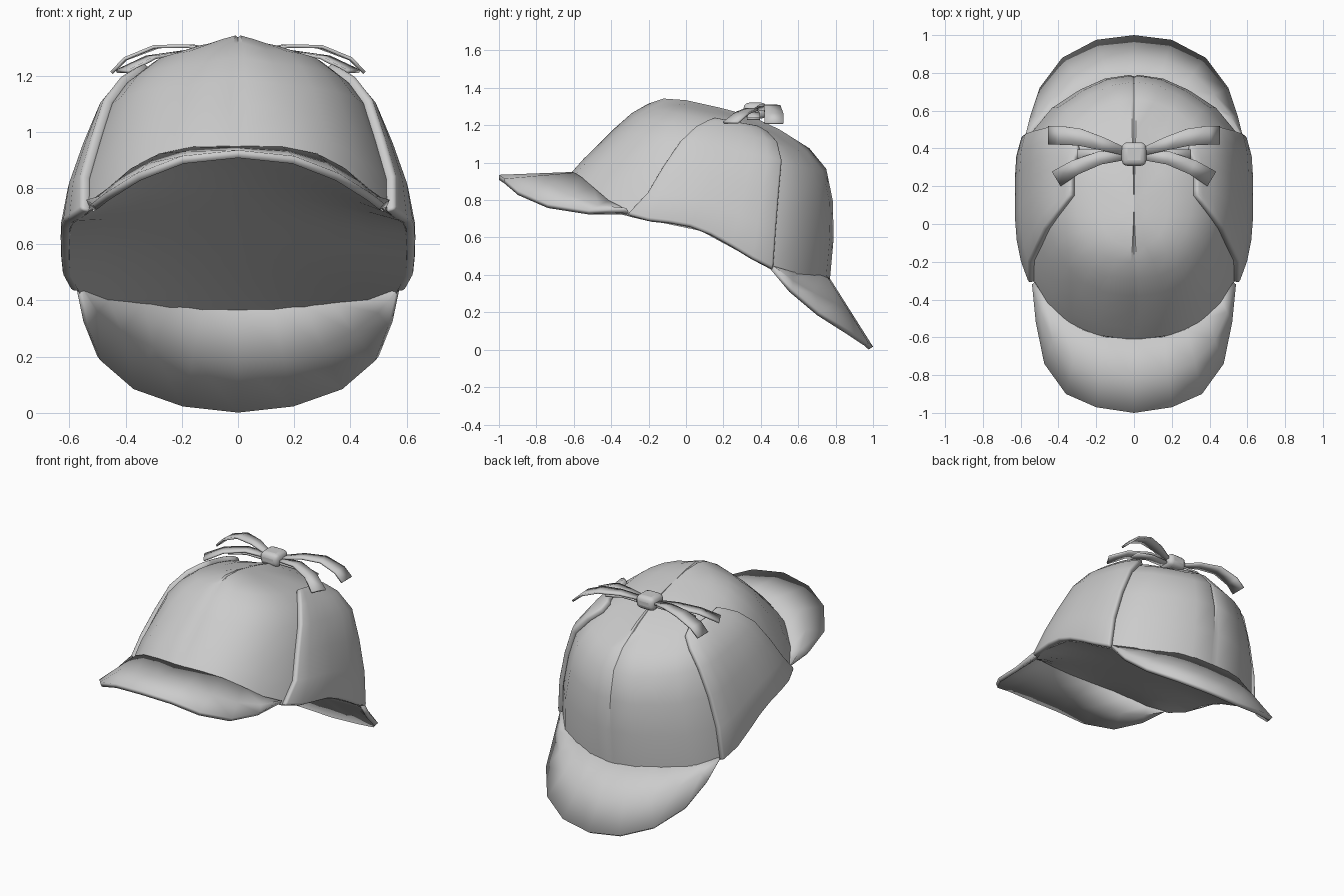
import bpy, bmesh, math
from mathutils import Vector

if "Cube" in bpy.data.objects:
    bpy.data.objects.remove(bpy.data.objects["Cube"], do_unlink=True)

cloth = bpy.data.materials.new("grey_cloth")
cloth.use_nodes = True
GREY = (0.6, 0.6, 0.6, 1)
cloth.diffuse_color = GREY
cloth.node_tree.nodes["Principled BSDF"].inputs["Base Color"].default_value = GREY

# Crown rings from rim to apex: front y, front z, back y, back z, half width
RINGS = [(-.61, .95, .77, .38, .602), (-.55, 1.02, .79, .6, .575),
         (-.47, 1.1, .785, .8, .525), (-.38, 1.19, .75, .97, .47),
         (-.29, 1.27, .66, 1.08, .40), (-.2, 1.32, .5, 1.18, .31),
         (-.12, 1.345, .35, 1.25, .18), (0, 1.335, .2, 1.29, .07),
         (.1, 1.312, .1, 1.312, 0)]


def crown_point(t, c):
    """Point on the +x half of the crown: ring t, c from -1 (front) to 1 (back)."""
    c = max(-1, min(1, c))
    i = min(int(t), len(RINGS) - 2)
    fy, fz, by, bz, w = [a + (b - a) * (t - i) for a, b in zip(RINGS[i], RINGS[i + 1])]
    n = 2.35 if c < 0 else 2.1 + 3 * max(0, .83 - c)
    x = w * max(0, 1 - abs(c) ** n) ** (1 / n)
    s = 1 - c * c
    rim_sag = max(0, 1 - t / 3) * s * (.03 + (.6 if c < 0 else .4) * s * c * c)
    roof_slope = min(.25 * x, .025) * min(1, t / 4)
    return Vector((x, (fy + by) / 2 + (by - fy) / 2 * c,
                   (fz + bz) / 2 + (bz - fz) / 2 * c - rim_sag - roof_slope))


def at_y(t, y):
    """Point on the crown ring t at depth y."""
    front, back = crown_point(t, -1).y, crown_point(t, 1).y
    return crown_point(t, (2 * y - front - back) / (back - front))


def mirror(p):
    return Vector((-p.x, p.y, p.z))


def both_sides(half):
    """Centre-first half row made into a full row."""
    return [mirror(p) for p in half[:0:-1]] + half


def sheet(name, rows, outward, thickness=0, offset=0, closed=False, bevel=0):
    """Cloth sheet from rows of points, its outer side facing 'outward'."""
    bm = bmesh.new()
    grid = [[bm.verts.new(p) for p in row] for row in rows]
    n = len(rows[0])
    for a, b in zip(grid, grid[1:]):
        for j in range(n if closed else n - 1):
            k = (j + 1) % n
            bm.faces.new((a[j], a[k], b[k], b[j]))
    bmesh.ops.remove_doubles(bm, verts=bm.verts, dist=.0005)
    bm.normal_update()
    if sum(f.normal.dot(outward(f.calc_center_median())) * f.calc_area() for f in bm.faces) < 0:
        bmesh.ops.reverse_faces(bm, faces=bm.faces)
    me = bpy.data.meshes.new(name)
    bm.to_mesh(me)
    bm.free()
    ob = bpy.data.objects.new(name, me)
    bpy.context.collection.objects.link(ob)
    if thickness:
        solid = ob.modifiers.new("thickness", 'SOLIDIFY')
        solid.thickness, solid.offset = thickness, offset
    if bevel:
        round_edge = ob.modifiers.new("soft_edge", 'BEVEL')
        round_edge.width, round_edge.segments = bevel, 2
        round_edge.angle_limit = math.radians(50)
    finish(ob)


def finish(ob, angle=40):
    ob.data.materials.append(cloth)
    bpy.ops.object.select_all(action='DESELECT')
    ob.select_set(True)
    bpy.context.view_layer.objects.active = ob
    bpy.ops.object.shade_smooth_by_angle(angle=math.radians(angle))


def from_middle(p):
    return p - Vector((0, .1, .7))


def upward(p):
    return Vector((0, 0, 1))


def downward(p):
    return Vector((0, 0, -1))


# Crown with a pressed seam along the middle
angles = [0, .03] + [math.pi * k / 12 for k in range(1, 12)] + [math.pi - .03, math.pi]
rows = []
for t in range(len(RINGS)):
    half = [crown_point(t, -math.copysign(abs(math.cos(a)) ** .88, math.cos(a))) for a in angles]
    if 0 < t < 8:
        for k in (0, -1):
            half[k] += (Vector((0, .1, .8)) - half[k]).normalized() * .01
    rows.append(half + [mirror(p) for p in half[-2:0:-1]])
sheet("crown", rows, from_middle, closed=True)


# Brims: outer edge points from the centre to one corner
def brim(name, outer, sign):
    corner = .97
    steps = len(outer) - 1
    inner = [crown_point(0, sign * math.cos(corner * i / steps)) + Vector((0, 0, .022 * i / steps))
             for i in range(steps + 1)]
    outer = [Vector(p) for p in outer]
    rows = [both_sides([a.lerp(b, f) for a, b in zip(inner, outer)]) for f in (0, .5, 1)]
    sheet(name, rows, upward, .028, -1)


brim("front_brim", [(0, -1, .935), (.2, -.97, .914), (.36, -.9, .852),
                    (.475, -.74, .78), (.52, -.52, .745), (.54, -.32, .758)], -1)
brim("back_brim", [(0, 1, .016), (.2, .975, .038), (.38, .88, .1),
                   (.5, .72, .2), (.55, .57, .325), (.575, .47, .445)], 1)

# Lining: saddle-shaped sheet closing the crown between the two brims
rows = []
for k in range(17):
    c = -math.cos(math.pi * k / 16)
    p = crown_point(0, c) - Vector((0, 0, .028 * c ** 4))
    middle = .665 - .285 * c - .028 * c ** 4
    rows.append([Vector((p.x * f, p.y, p.z + (middle - p.z) * (1 - f * f)))
                 for f in [j / 5 for j in range(-5, 6)]])
sheet("lining", rows, downward)

# Ear flaps: front and back depth of the flap on each crown ring
FLAP = [(0, -.31, .46), (1, -.2, .475), (2, -.12, .49), (3, -.03, .505),
        (4, .05, .48), (4.6, .11, .43), (4.95, .15, .37)]
flap_rows = [[at_y(t, a + (b - a) * k / 7) for k in range(8)] for t, a, b in FLAP]
sheet("left_ear_flap", flap_rows, from_middle, .042, .5, bevel=.014)
sheet("right_ear_flap", [[mirror(p) for p in r] for r in flap_rows],
      from_middle, .042, .5, bevel=.014)

# Bow ribbons: centre line with half width
RIBBONS = {
    "bow_loop": ([(.04, .38, 1.28), (.17, .425, 1.305), (.29, .46, 1.303),
                  (.4, .47, 1.26), (.45, .47, 1.21)], [.02, .035, .045, .05, .05]),
    "bow_tail": ([(.04, .365, 1.275), (.18, .35, 1.285), (.31, .3, 1.265),
                  (.41, .24, 1.215)], [.025, .035, .04, .045]),
    "flap_tie": ([(.04, .365, 1.262), (.18, .365, 1.262), (.3, .36, 1.235)],
                 [.03, .03, .035]),
}
for name, (path, widths) in RIBBONS.items():
    path = [Vector(p) for p in path]
    left = []
    for i, (p, w) in enumerate(zip(path, widths)):
        along = path[min(i + 1, len(path) - 1)] - path[max(i - 1, 0)]
        side = Vector((-along.y, along.x, 0)).normalized() * w
        left.append([p - side, p + side])
    sheet("left_" + name, left, upward, .012, 0)
    sheet("right_" + name, [[mirror(p) for p in r] for r in left], upward, .012, 0)

# Knot
bpy.ops.mesh.primitive_cube_add(size=1, location=(0, .37, 1.278))
knot = bpy.context.object
knot.name = "bow_knot"
knot.scale = (.13, .125, .085)
bpy.ops.object.transform_apply(location=False, rotation=False, scale=True)
soft = knot.modifiers.new("soft_edge", 'BEVEL')
soft.width, soft.segments = .03, 3
finish(knot, 60)
